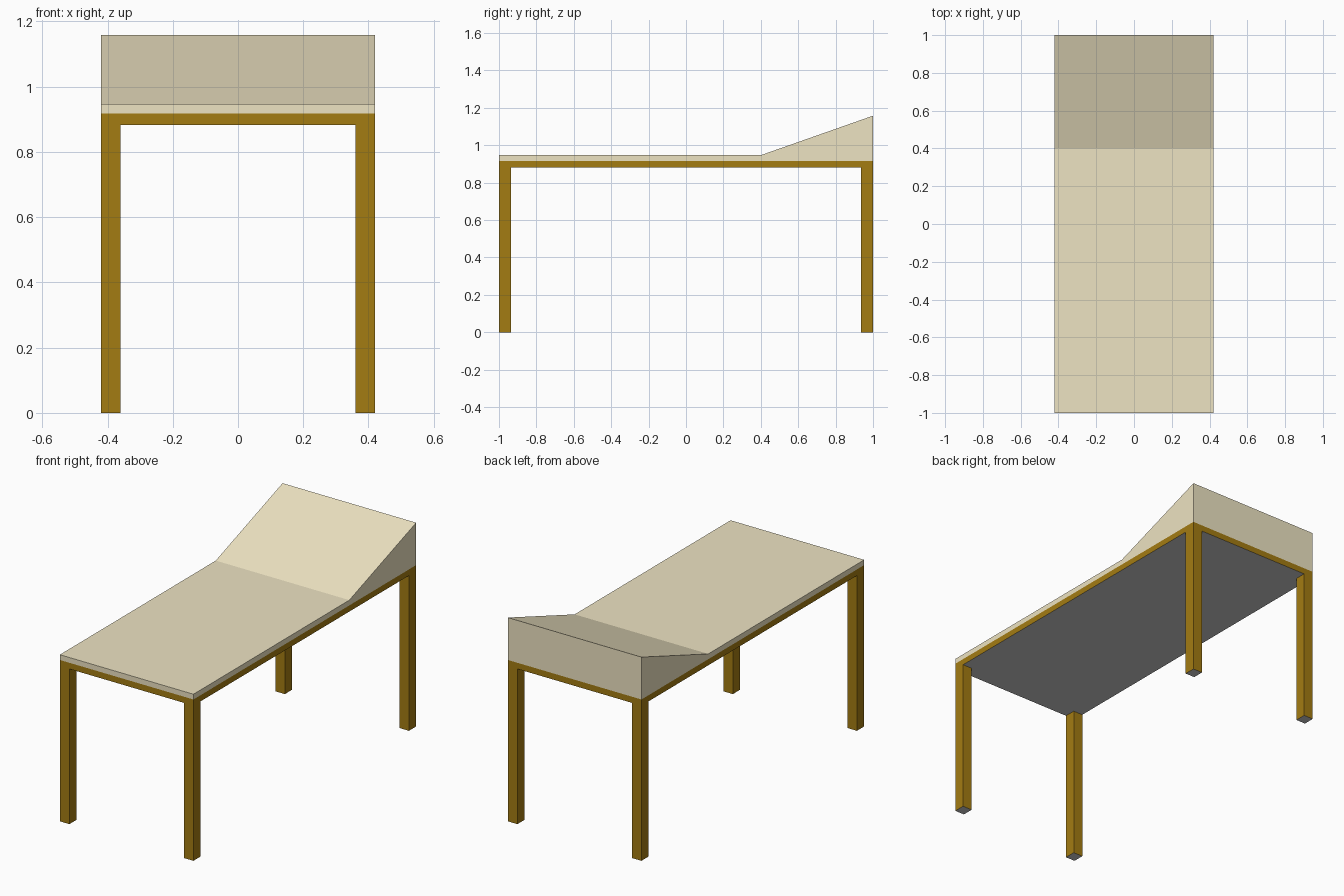
import bpy
import bmesh

if "Cube" in bpy.data.objects:
    bpy.data.objects.remove(bpy.data.objects["Cube"])

HALF_W, HALF_L = 0.42, 1.0
LEG_X, LEG_Y = 0.06, 0.065
Z_UNDER, Z_FRAME, Z_PAD, Z_HEAD = 0.882, 0.917, 0.947, 1.158
HEAD_Y = 0.4


def material(name, color):
    mat = bpy.data.materials.new(name)
    mat.diffuse_color = (*color, 1.0)
    mat.use_nodes = True
    mat.node_tree.nodes["Principled BSDF"].inputs["Base Color"].default_value = mat.diffuse_color
    return mat


def finish(name, bm, mats):
    bmesh.ops.recalc_face_normals(bm, faces=bm.faces[:])
    mesh = bpy.data.meshes.new(name)
    for mat in mats:
        mesh.materials.append(mat)
    # plain grey on surfaces that face the floor
    if len(mats) > 1:
        for f in bm.faces:
            f.material_index = 1 if f.normal.z < -0.9 else 0
    bm.to_mesh(mesh)
    bm.free()
    obj = bpy.data.objects.new(name, mesh)
    bpy.context.collection.objects.link(obj)
    return obj


def extrude(bm, faces, vec):
    ext = bmesh.ops.extrude_face_region(bm, geom=faces)["geom"]
    verts = [g for g in ext if isinstance(g, bmesh.types.BMVert)]
    bmesh.ops.translate(bm, verts=verts, vec=vec)
    bmesh.ops.delete(bm, geom=[f for f in faces if f.is_valid], context="FACES_ONLY")


wood = material("wood", (0.37, 0.20, 0.006))
cloth = material("cloth", (0.85, 0.77, 0.54))
grey = material("underside_grey", (0.6, 0.6, 0.6))

# frame: a top slab with legs pulled down from its corner cells
bm = bmesh.new()
xs = (-HALF_W, -HALF_W + LEG_X, HALF_W - LEG_X, HALF_W)
ys = (-HALF_L, -HALF_L + LEG_Y, HALF_L - LEG_Y, HALF_L)


def cells(z):
    grid = [[bm.verts.new((x, y, z)) for y in ys] for x in xs]
    return {(i, j): bm.faces.new((grid[i][j], grid[i + 1][j],
                                  grid[i + 1][j + 1], grid[i][j + 1]))
            for i in range(3) for j in range(3)}


under = cells(Z_UNDER)
top = cells(Z_FRAME)
rim = [e for e in bm.edges if e.is_boundary]
bmesh.ops.bridge_loops(bm, edges=rim)
for i in (0, 2):
    for j in (0, 2):
        extrude(bm, [under[i, j]], (0, 0, -Z_UNDER))
bmesh.ops.recalc_face_normals(bm, faces=bm.faces[:])
bmesh.ops.dissolve_limit(bm, angle_limit=0.01, verts=bm.verts[:], edges=bm.edges[:])
finish("table_frame_and_legs", bm, [wood, grey])

# pad: side profile with a raised head end, extruded across the width
bm = bmesh.new()
profile = [(-HALF_L, Z_FRAME), (HALF_L, Z_FRAME), (HALF_L, Z_HEAD),
           (HEAD_Y, Z_PAD), (-HALF_L, Z_PAD)]
side = bm.faces.new([bm.verts.new((-HALF_W, y, z)) for y, z in profile])
ext = bmesh.ops.extrude_face_region(bm, geom=[side])["geom"]
bmesh.ops.translate(bm, verts=[g for g in ext if isinstance(g, bmesh.types.BMVert)],
                    vec=(2 * HALF_W, 0, 0))
finish("padded_top_with_headrest", bm, [cloth])
